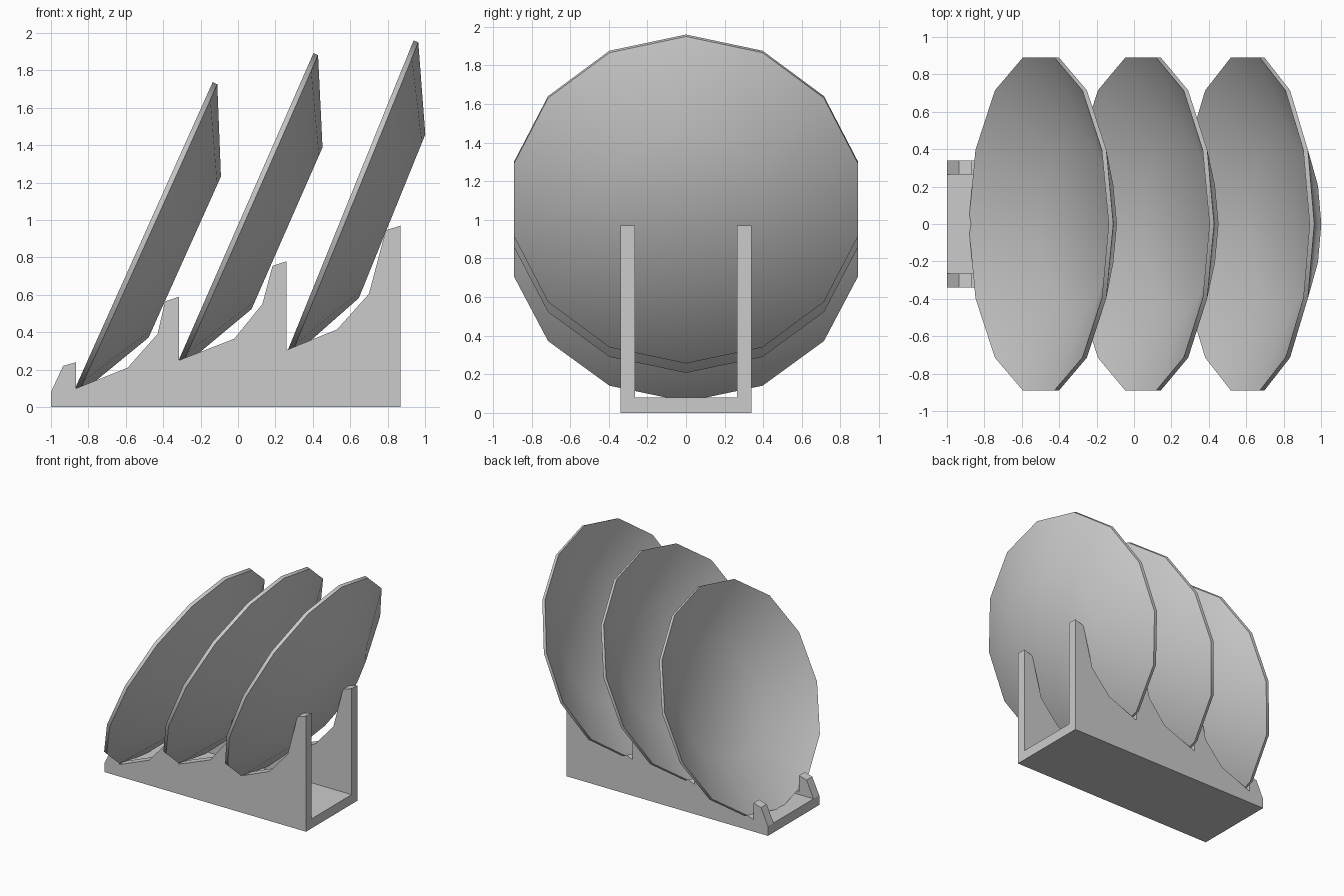
import bpy, bmesh
from math import sin, cos, pi, radians

if "Cube" in bpy.data.objects:
    bpy.data.objects.remove(bpy.data.objects["Cube"])


def finish(name, bm):
    bmesh.ops.recalc_face_normals(bm, faces=bm.faces)
    me = bpy.data.meshes.new(name)
    bm.to_mesh(me)
    bm.free()
    ob = bpy.data.objects.new(name, me)
    bpy.context.collection.objects.link(ob)
    return ob


def extrude_profile(name, pts, y0, y1):
    """Extrude an x-z outline from y0 to y1."""
    bm = bmesh.new()
    face = bm.faces.new([bm.verts.new((x, y0, z)) for x, z in pts])
    ext = bmesh.ops.extrude_face_region(bm, geom=[face])
    verts = [g for g in ext["geom"] if isinstance(g, bmesh.types.BMVert)]
    bmesh.ops.translate(bm, verts=verts, vec=(0, y1 - y0, 0))
    return finish(name, bm)


def plate(name, cx, cz, tilt, sides=14):
    """Shallow dish: conical wall, flat bottom, even thickness along its axis."""
    bm = bmesh.new()
    rings = []
    for depth, r in ((0.22, 0.472), (0, 0.914), (0.027, 0.914), (0.247, 0.472)):
        rings.append([bm.verts.new((depth, r * sin(2 * pi * i / sides),
                                    r * cos(2 * pi * i / sides))) for i in range(sides)])
    for a, b in zip(rings, rings[1:]):
        for i in range(sides):
            j = (i + 1) % sides
            bm.faces.new((a[i], a[j], b[j], b[i]))
    # flat bottom, inside and outside
    for ring, depth in ((rings[0], 0.22), (rings[-1], 0.247)):
        mid = bm.verts.new((depth, 0, 0))
        for i in range(sides):
            bm.faces.new((ring[i], ring[(i + 1) % sides], mid))
    ob = finish(name, bm)
    ob.location = (cx, 0, cz)
    ob.rotation_euler = (0, radians(tilt), 0)
    bpy.ops.object.select_all(action='DESELECT')
    ob.select_set(True)
    bpy.context.view_layer.objects.active = ob
    bpy.ops.object.shade_smooth_by_angle(angle=radians(30))


# Rack side walls with three stepped cradles
outline = [(-1, 0), (-1, 0.08), (-0.935, 0.22), (-0.865, 0.24),
           (-0.865, 0.10), (-0.59, 0.21), (-0.43, 0.39), (-0.39, 0.565), (-0.315, 0.59),
           (-0.315, 0.25), (-0.02, 0.365), (0.13, 0.55), (0.185, 0.755), (0.26, 0.78),
           (0.26, 0.305), (0.53, 0.415), (0.70, 0.605), (0.79, 0.945), (0.87, 0.97),
           (0.87, 0)]
extrude_profile("rack_side_front", outline, -0.34, -0.265)
extrude_profile("rack_side_back", outline, 0.265, 0.34)

# Rack floor between the walls
extrude_profile("rack_base", [(-1, 0), (-1, 0.08), (0.87, 0.08), (0.87, 0)], -0.265, 0.265)

# Three leaning plates
for k, (x, z, tilt) in enumerate([(-0.51, 0.903, 24.2), (0.036, 1.055, 23.7),
                                  (0.595, 1.113, 22.1)]):
    plate(f"plate_{k + 1}", x, z, tilt)
